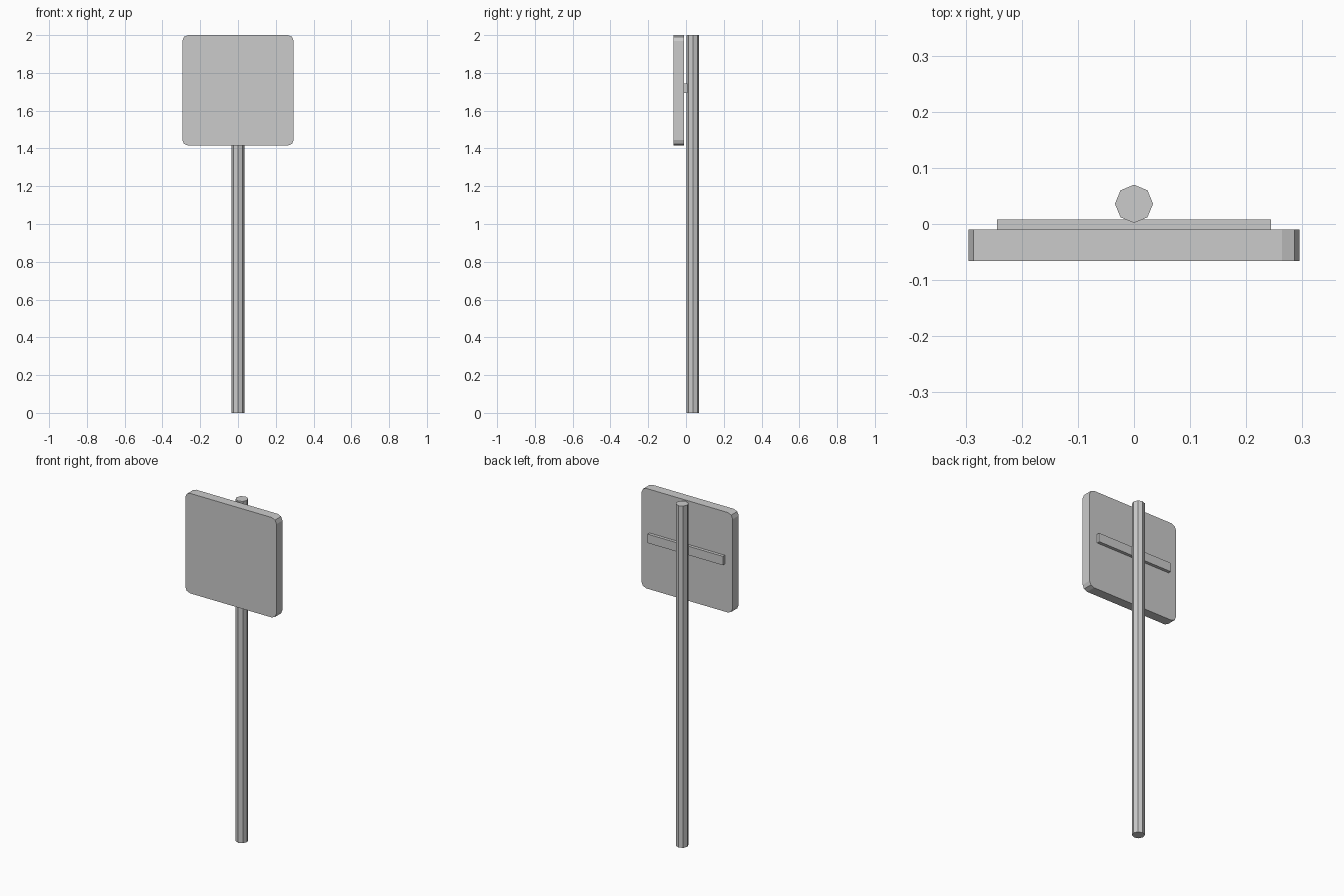
import bpy, bmesh, math

if "Cube" in bpy.data.objects:
    bpy.data.objects.remove(bpy.data.objects["Cube"])


def box(name, x, y, z):
    """Box from (min, max) ranges on each axis."""
    bm = bmesh.new()
    bmesh.ops.create_cube(bm, size=1)
    for v in bm.verts:
        v.co = [(a + b) / 2 + c * (b - a) for (a, b), c in zip((x, y, z), v.co)]
    mesh = bpy.data.meshes.new(name)
    bm.to_mesh(mesh)
    bm.free()
    obj = bpy.data.objects.new(name, mesh)
    bpy.context.collection.objects.link(obj)
    return obj


# Octagonal post
bpy.ops.mesh.primitive_cylinder_add(vertices=8, radius=0.034, depth=2, location=(0, 0.036, 1))
bpy.context.object.name = "post"

# Sign panel, with its four upright corners rounded in two steps
panel = box("sign_panel", (-0.295, 0.295), (-0.066, -0.01), (1.415, 2.0))
bm = bmesh.new()
bm.from_mesh(panel.data)
corners = [e for e in bm.edges if abs(e.verts[0].co.y - e.verts[1].co.y) > 0.01]
bmesh.ops.bevel(bm, geom=corners, offset=0.031, segments=2, profile=0.5, affect='EDGES')
bm.to_mesh(panel.data)
bm.free()

# Mounting bar between panel and post
box("mounting_bar", (-0.244, 0.244), (-0.01, 0.008), (1.693, 1.745))
